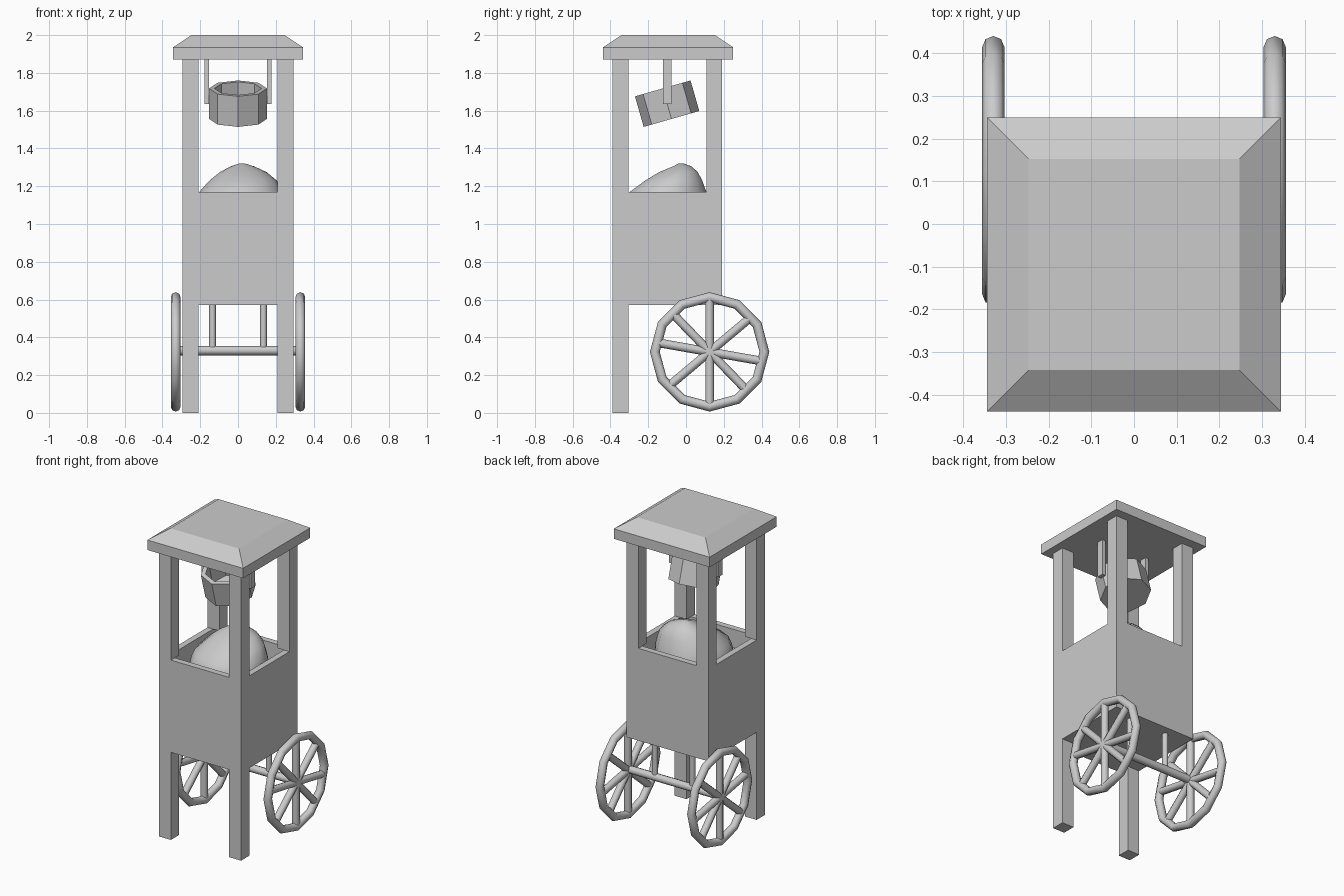
import bpy, bmesh, math
from mathutils import Vector

if "Cube" in bpy.data.objects:
    bpy.data.objects.remove(bpy.data.objects["Cube"])

CY = -0.10          # middle of the cabinet in y


def finish(name, bm, smooth=None):
    bmesh.ops.recalc_face_normals(bm, faces=bm.faces)
    me = bpy.data.meshes.new(name)
    bm.to_mesh(me)
    bm.free()
    ob = bpy.data.objects.new(name, me)
    bpy.context.collection.objects.link(ob)
    if smooth:
        bpy.ops.object.select_all(action='DESELECT')
        ob.select_set(True)
        bpy.context.view_layer.objects.active = ob
        bpy.ops.object.shade_smooth_by_angle(angle=math.radians(smooth))
    return ob


def loft(name, rings, cap_start=True, cap_end=True, smooth=None):
    """Skin a list of equal-length point rings."""
    bm = bmesh.new()
    vr = [[bm.verts.new(p) for p in r] for r in rings]
    n = len(vr[0])
    for a, b in zip(vr, vr[1:]):
        for i in range(n):
            bm.faces.new((a[i], a[(i + 1) % n], b[(i + 1) % n], b[i]))
    if cap_start:
        bm.faces.new(vr[0])
    if cap_end:
        bm.faces.new(vr[-1])
    return finish(name, bm, smooth)


def rect(x0, x1, y0, y1, z):
    return [(x0, y0, z), (x1, y0, z), (x1, y1, z), (x0, y1, z)]


def box(name, x0, x1, y0, y1, z0, z1):
    return loft(name, [rect(x0, x1, y0, y1, z0), rect(x0, x1, y0, y1, z1)])


def circle(n, rx, ry, cx, cy, z):
    return [(cx + rx * math.cos(2 * math.pi * i / n),
             cy + ry * math.sin(2 * math.pi * i / n), z) for i in range(n)]


def rod(name, a, b, r, n=8):
    a, b = Vector(a), Vector(b)
    q = (b - a).to_track_quat('Z', 'Y')
    c = [q @ Vector(p) for p in circle(n, r, r, 0, 0, 0)]
    return loft(name, [[a + p for p in c], [b + p for p in c]], smooth=50)


# Roof: square skirt with a sloped top
loft("roof", [rect(-.345, .345, -.44, .25, 1.87), rect(-.345, .345, -.44, .25, 1.935),
              rect(-.247, .247, -.342, .153, 2.0)])

# Cabinet: open-topped box with a recessed tray
o = (-.295, .295, -.39, .19)
i = (-.255, .255, -.35, .15)
loft("cabinet", [rect(*o, .57), rect(*o, 1.17), rect(*i, 1.17), rect(*i, 1.05)])

# Posts, front legs, kettle hangers and axle struts, on both sides
for s, side in ((-1, "left"), (1, "right")):
    xa, xb = sorted((s * .295, s * .21))
    box(f"front_post_{side}", xa, xb, -.39, -.305, 1.17, 1.87)
    box(f"back_post_{side}", xa, xb, .108, .19, 1.17, 1.87)
    box(f"front_leg_{side}", xa, xb, -.39, -.305, 0, .57)
    xa, xb = sorted((s * .178, s * .153))
    box(f"kettle_hanger_{side}", xa, xb, -.122, -.077, 1.635, 1.87)
    rod(f"axle_strut_{side}", (s * .135, .125, .325), (s * .135, .125, .575), .018)

# Heap of contents, with its peak leaning backwards
heap = [(1.05, .24, .24, .005, CY), (1.12, .235, .228, .012, CY), (1.17, .22, .208, .015, -.095),
        (1.23, .178, .155, .027, -.065), (1.275, .123, .105, .028, -.04),
        (1.305, .063, .05, .023, -.02), (1.32, .015, .015, .022, -.025)]
loft("heap", [circle(14, rx, ry, cx, cy, z) for z, rx, ry, cx, cy in heap], smooth=60)

# Tilted eight-sided kettle, hollow from the top
prof = [(.153, -.084), (.153, .084), (.125, .084), (.125, -.06)]
kettle = loft("kettle", [circle(8, r, r, 0, 0, z) for r, z in prof])
kettle.location = (0, CY, 1.637)
kettle.rotation_euler.x = math.radians(16)

# Axle
rod("axle", (-.335, .125, .33), (.335, .125, .33), .025)

# Spoked wheels
for s, side in ((-1, "left"), (1, "right")):
    c = Vector((s * .33, .125, .323))
    bpy.ops.mesh.primitive_torus_add(major_segments=12, minor_segments=8, major_radius=.29,
                                     minor_radius=.026, location=c,
                                     rotation=(0, math.pi / 2, 0))
    rim = bpy.context.object
    rim.name = f"wheel_rim_{side}"
    bpy.ops.object.shade_smooth_by_angle(angle=math.radians(50))
    for k, deg in enumerate((90, 40, -10, 134)):
        d = Vector((0, math.cos(math.radians(deg)), math.sin(math.radians(deg)))) * .28
        rod(f"spoke_{side}_{k + 1}", c - d, c + d, .023)
